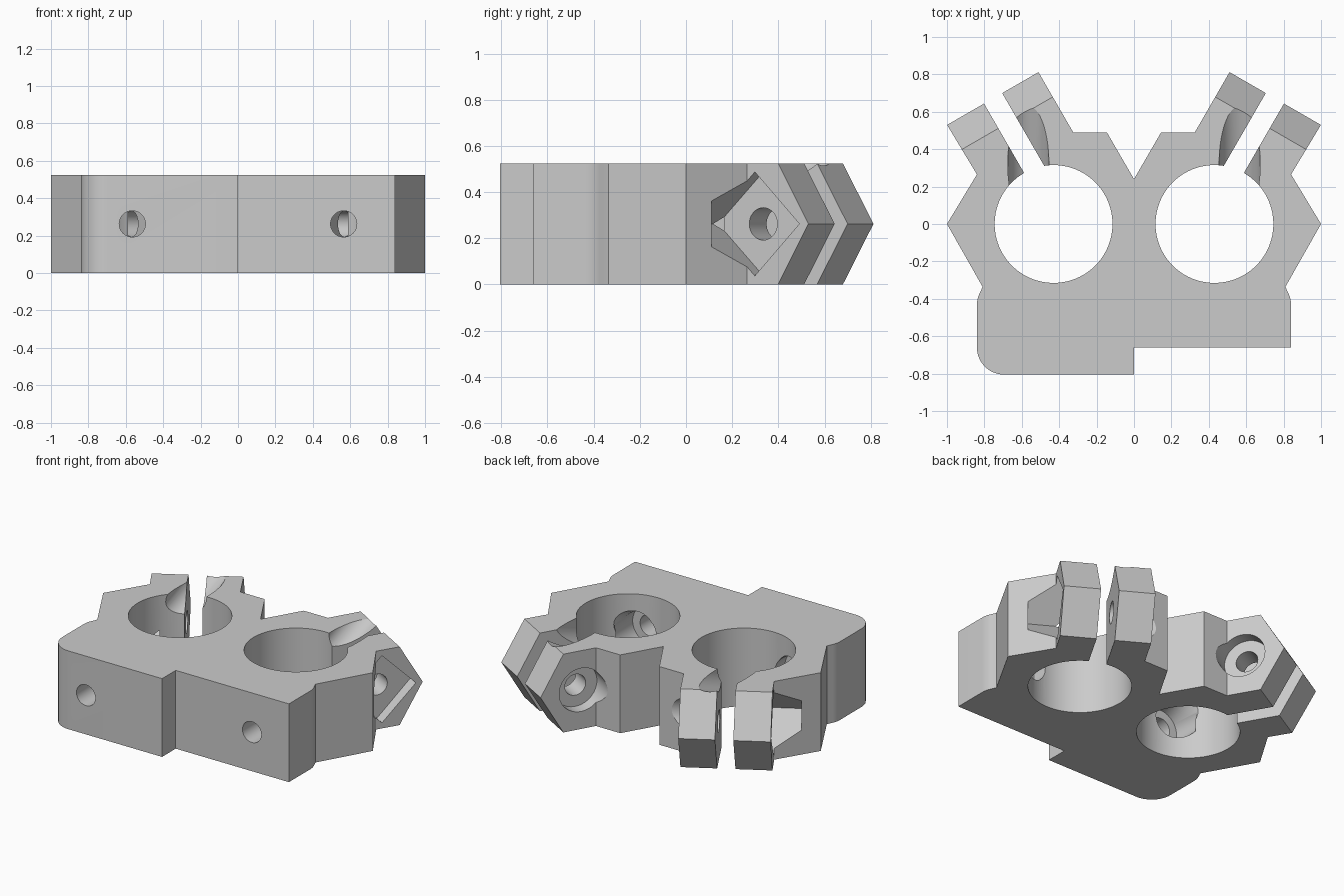
import bpy
import bmesh
from math import sin, cos, pi, radians

cube = bpy.data.objects.get("Cube")
if cube:
    bpy.data.objects.remove(cube, do_unlink=True)

HEIGHT = 0.525
MID = HEIGHT / 2
BORE_X = 0.43
SCREW_X = 0.565

grey = bpy.data.materials.new("light grey")
grey.use_nodes = True
colour = (0.6, 0.6, 0.6, 1)
grey.diffuse_color = colour
grey.node_tree.nodes["Principled BSDF"].inputs["Base Color"].default_value = colour


def arc(cx, cy, r, start, end, steps):
    angles = [radians(start + (end - start) * i / steps) for i in range(steps + 1)]
    return [(cx + r * cos(a), cy + r * sin(a)) for a in angles]


def circle(cx, cy, r, steps=64):
    return arc(cx, cy, r, 0, 360, steps)[:-1]


def plan(u, v, w):
    return u, v, w


def clamp_frame(side):
    """u runs along the clamp slot, v is up, w crosses the ears."""
    c, s = cos(radians(30)), sin(radians(30))
    return lambda u, v, w: (side * (BORE_X + s * u - c * w), c * u + s * w, v)


def screw_frame(side, tilt=0):
    """w runs backwards along a mounting screw, optionally rising."""
    c, s = cos(radians(tilt)), sin(radians(tilt))
    return lambda u, v, w: (side * SCREW_X + u, -0.36 + w * c - v * s, MID + w * s + v * c)


def prism(name, points, low, high, frame=plan):
    bm = bmesh.new()
    bottom = [bm.verts.new(frame(u, v, low)) for u, v in points]
    top = [bm.verts.new(frame(u, v, high)) for u, v in points]
    bm.faces.new(bottom[::-1])
    bm.faces.new(top)
    for i in range(len(points)):
        j = (i + 1) % len(points)
        bm.faces.new((bottom[i], bottom[j], top[j], top[i]))
    bmesh.ops.recalc_face_normals(bm, faces=bm.faces)
    mesh = bpy.data.meshes.new(name)
    bm.to_mesh(mesh)
    bm.free()
    obj = bpy.data.objects.new(name, mesh)
    bpy.context.collection.objects.link(obj)
    return obj


# Plate outline: clamp lugs and sides on both halves, stepped front edge
def half_outline(side):
    lug = clamp_frame(side)
    tip_inner = lug(0.79, 0, 0.336)[:2]
    tip_outer = lug(0.79, 0, -0.229)[:2]
    edge = [(0.145, 0.49), (0.325, 0.49)]
    side_points = [(0.84, 0.265), (1.0, 0.0), (0.81, -0.335)]
    rounding = arc(0.695, -0.434, 0.145, 36, 0, 6)[1:]
    return ([(side * x, y) for x, y in edge] + [tip_inner, tip_outer]
            + [(side * x, y) for x, y in side_points + rounding])


right_half = half_outline(1)
left_half = half_outline(-1)
front = [(0.84, -0.66), (0, -0.66), (0, -0.805)] + arc(-0.695, -0.66, 0.145, 270, 180, 12)
outline = [(0, 0.24)] + right_half + front + left_half[::-1]
body = prism("clamp_body", outline, 0, HEIGHT)
body.data.materials.append(grey)

# Cutters for both clamps
cutters = []
for side in (-1, 1):
    lug = clamp_frame(side)
    cutters += [
        prism("bore", circle(side * BORE_X, 0, 0.315, 96), -0.1, 0.7),
        prism("slot", [(0.15, -0.1), (1, -0.1), (1, 0.7), (0.15, 0.7)], 0, 0.112, lug),
        # pointed ear ends
        prism("ear_end", [(0.503, -0.15), (0.7435, MID), (0.503, 0.675),
                          (1.1, 0.675), (1.1, -0.15)], -0.4, 0.5, lug),
        # clamp screw with square nut pocket and round head pocket
        prism("clamp_hole", circle(0.473, MID, 0.07, 40), -0.2, 0.3, lug),
        prism("nut_pocket", circle(0.473, MID, 0.225, 4), -0.381, -0.15, lug),
        prism("head_pocket", circle(0.473, MID, 0.145), 0.255, 0.5, lug),
        # mounting screw with head pocket and rising driver channel
        prism("mount_hole", circle(0, 0, 0.07, 40), -0.6, 0.2, screw_frame(side)),
        prism("mount_pocket", circle(0, 0, 0.125), -0.06, 0.15, screw_frame(side)),
        prism("driver_channel", circle(0, 0, 0.11), 0, 1.2, screw_frame(side, 21)),
    ]

bpy.context.view_layer.objects.active = body
for cutter in cutters:
    cutter.hide_render = True
    cut = body.modifiers.new(cutter.name, "BOOLEAN")
    cut.operation = "DIFFERENCE"
    cut.solver = "EXACT"
    cut.object = cutter
    bpy.ops.object.modifier_apply(modifier=cut.name)
    bpy.data.objects.remove(cutter, do_unlink=True)

# Smooth bores, crisp edges
bpy.ops.object.select_all(action="DESELECT")
body.select_set(True)
bpy.ops.object.shade_smooth_by_angle(angle=radians(25))
